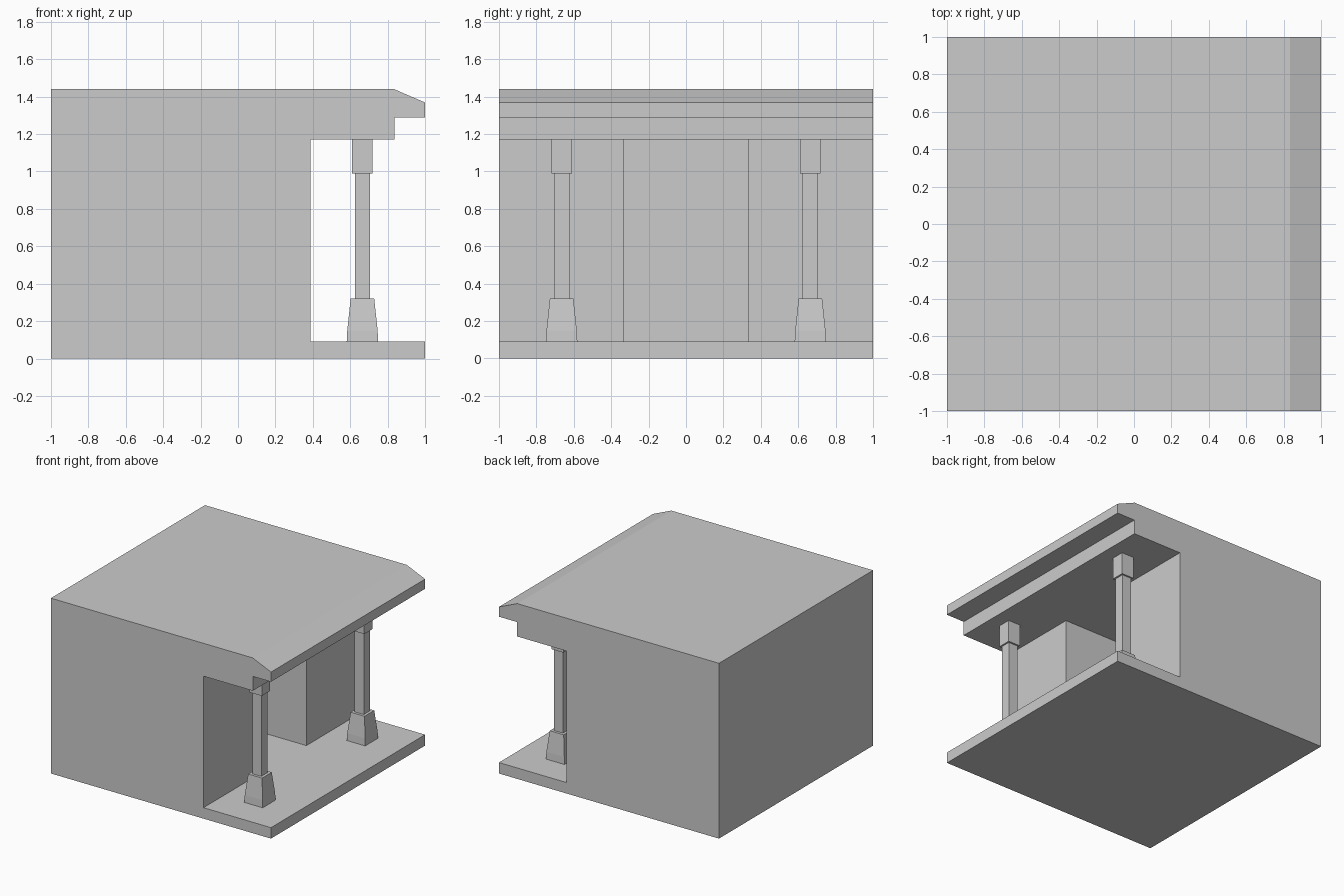
import bpy
import bmesh
from mathutils import Vector

if "Cube" in bpy.data.objects:
    bpy.data.objects.remove(bpy.data.objects["Cube"])


def prism(name, points, offset):
    """Extrude a flat outline along an offset vector."""
    bm = bmesh.new()
    face = bm.faces.new([bm.verts.new(p) for p in points])
    out = bmesh.ops.extrude_face_region(bm, geom=[face])["geom"]
    moved = [v for v in out if isinstance(v, bmesh.types.BMVert)]
    bmesh.ops.translate(bm, vec=Vector(offset), verts=moved)
    bmesh.ops.recalc_face_normals(bm, faces=bm.faces[:])
    return finish(name, bm)


def square_stack(name, x, y, rings):
    """Square-section solid from (half width, z) rings."""
    bm = bmesh.new()
    loops = [[bm.verts.new((x + sx * h, y + sy * h, z))
              for sx, sy in ((-1, -1), (1, -1), (1, 1), (-1, 1))]
             for h, z in rings]
    bm.faces.new(loops[0])
    bm.faces.new(loops[-1])
    for a, b in zip(loops, loops[1:]):
        for i in range(4):
            j = (i + 1) % 4
            bm.faces.new((a[i], a[j], b[j], b[i]))
    bmesh.ops.recalc_face_normals(bm, faces=bm.faces[:])
    return finish(name, bm)


def finish(name, bm):
    mesh = bpy.data.meshes.new(name)
    bm.to_mesh(mesh)
    bm.free()
    obj = bpy.data.objects.new(name, mesh)
    bpy.context.collection.objects.link(obj)
    return obj


WALL, RECESS, SIDE = 0.387, -0.51, 0.335   # wall front, recess back, recess half width
FLOOR, CEIL = 0.09, 1.17

# House block with an entrance recess (U-shaped plan)
plan = [(-1, -1), (WALL, -1), (WALL, -SIDE), (RECESS, -SIDE),
        (RECESS, SIDE), (WALL, SIDE), (WALL, 1), (-1, 1)]
prism("house_walls", [(x, y, 0) for x, y in plan], (0, 0, CEIL))

# Porch floor running into the recess (T-shaped plan)
floor = [(WALL, -1), (1, -1), (1, 1), (WALL, 1),
         (WALL, SIDE), (RECESS, SIDE), (RECESS, -SIDE), (WALL, -SIDE)]
prism("porch_floor", [(x, y, 0) for x, y in floor], (0, 0, FLOOR))

# Roof with beam step and sloped eave
roof = [(-1, CEIL), (0.835, CEIL), (0.835, 1.288), (1, 1.288),
        (1, 1.368), (0.833, 1.44), (-1, 1.44)]
prism("roof", [(x, -1, z) for x, z in roof], (0, 2, 0))

# Two porch columns
for side, y in (("front", -0.665), ("back", 0.665)):
    x = 0.665
    square_stack(side + "_column_base", x, y, [(0.084, FLOOR), (0.081, 0.15), (0.063, 0.32)])
    square_stack(side + "_column_shaft", x, y, [(0.041, 0.32), (0.041, 0.99)])
    square_stack(side + "_column_capital", x, y, [(0.055, 0.99), (0.055, CEIL)])
